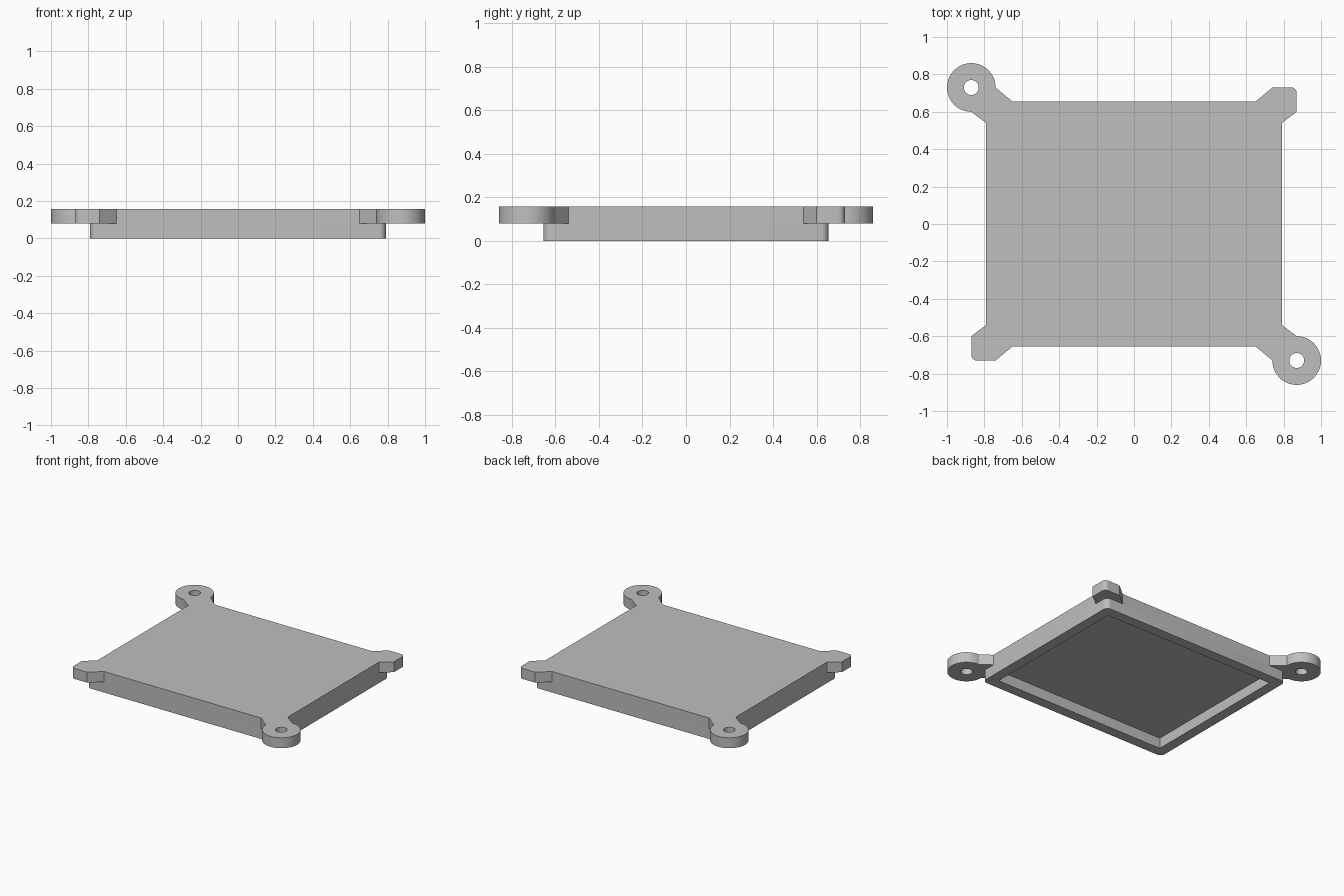
import bpy, bmesh
from math import radians, cos, sin

if "Cube" in bpy.data.objects:
    bpy.data.objects.remove(bpy.data.objects["Cube"], do_unlink=True)

HALF_X, HALF_Y = 0.79, 0.655      # body half sizes
WALL, STEP, TOP = 0.077, 0.079, 0.157
HOLE_X, HOLE_Y, LUG_R, HOLE_R = 0.87, 0.73, 0.13, 0.04

GREY = (0.52, 0.52, 0.52, 1)
mat = bpy.data.materials.new("plain grey")
mat.use_nodes = True
mat.diffuse_color = GREY
mat.node_tree.nodes["Principled BSDF"].inputs["Base Color"].default_value = GREY


def arc(cx, cy, r, start, end, n):
    angles = [radians(start + (end - start) * i / n) for i in range(n + 1)]
    return [(cx + r * cos(a), cy + r * sin(a)) for a in angles]


def around(corner):
    """Mirror a corner path into all four quadrants, anticlockwise."""
    loop = []
    for sx, sy in ((1, 1), (-1, 1), (-1, -1), (1, -1)):
        pts = [(x * sx, y * sy) for x, y in corner(sx * sy < 0)]
        loop += pts if sx * sy > 0 else pts[::-1]
    return loop


def slab(name, loops, z0, z1, keep_top=True):
    """Extrude an outline with holes (first loop outside) from z0 to z1."""
    bm = bmesh.new()
    edges = []
    for loop in loops:
        vs = [bm.verts.new((x, y, z0)) for x, y in loop]
        edges += [bm.edges.new((v, vs[i - 1])) for i, v in enumerate(vs)]
    bmesh.ops.triangle_fill(bm, edges=edges, use_beauty=True)
    res = bmesh.ops.extrude_face_region(bm, geom=bm.faces[:], use_keep_orig=True)
    raised = [g for g in res["geom"] if isinstance(g, bmesh.types.BMVert)]
    bmesh.ops.translate(bm, verts=raised, vec=(0, 0, z1 - z0))
    bmesh.ops.recalc_face_normals(bm, faces=bm.faces[:])
    if not keep_top:
        hidden = [f for f in bm.faces if all(v.co.z > z1 - 0.001 for v in f.verts)]
        bmesh.ops.delete(bm, geom=hidden, context="FACES")
    bmesh.ops.dissolve_limit(bm, angle_limit=0.001, verts=bm.verts[:], edges=bm.edges[:])
    mesh = bpy.data.meshes.new(name)
    bm.to_mesh(mesh)
    bm.free()
    mesh.materials.append(mat)
    obj = bpy.data.objects.new(name, mesh)
    bpy.context.collection.objects.link(obj)
    bpy.ops.object.select_all(action="DESELECT")
    obj.select_set(True)
    bpy.context.view_layer.objects.active = obj
    bpy.ops.object.shade_smooth_by_angle(angle=radians(30))
    return obj


def plate_corner(has_lug):
    # flared arm, ending in a round screw lug or a small blunt tab
    if has_lug:
        tip = arc(HOLE_X, HOLE_Y, LUG_R, -90, 180, 48)
    else:
        tip = [(HOLE_X, 0.6)] + arc(HOLE_X - 0.03, HOLE_Y - 0.03, 0.03, 0, 90, 8) + [(0.74, HOLE_Y)]
    return [(HALF_X, 0.54)] + tip + [(0.65, HALF_Y)]


def rim_corner(_):
    return arc(HALF_X - 0.035, HALF_Y - 0.035, 0.035, 0, 90, 8)


# Cover plate with four corner arms and two screw holes
holes = [arc(s * HOLE_X, -s * HOLE_Y, HOLE_R, 0, 350, 35) for s in (1, -1)]
slab("cover_plate", [around(plate_corner)] + holes, STEP, TOP)

# Raised rim underneath, leaving a rectangular recess
inner = around(lambda _: [(HALF_X - WALL, HALF_Y - WALL)])
slab("lower_rim", [around(rim_corner), inner], 0, STEP, keep_top=False)
